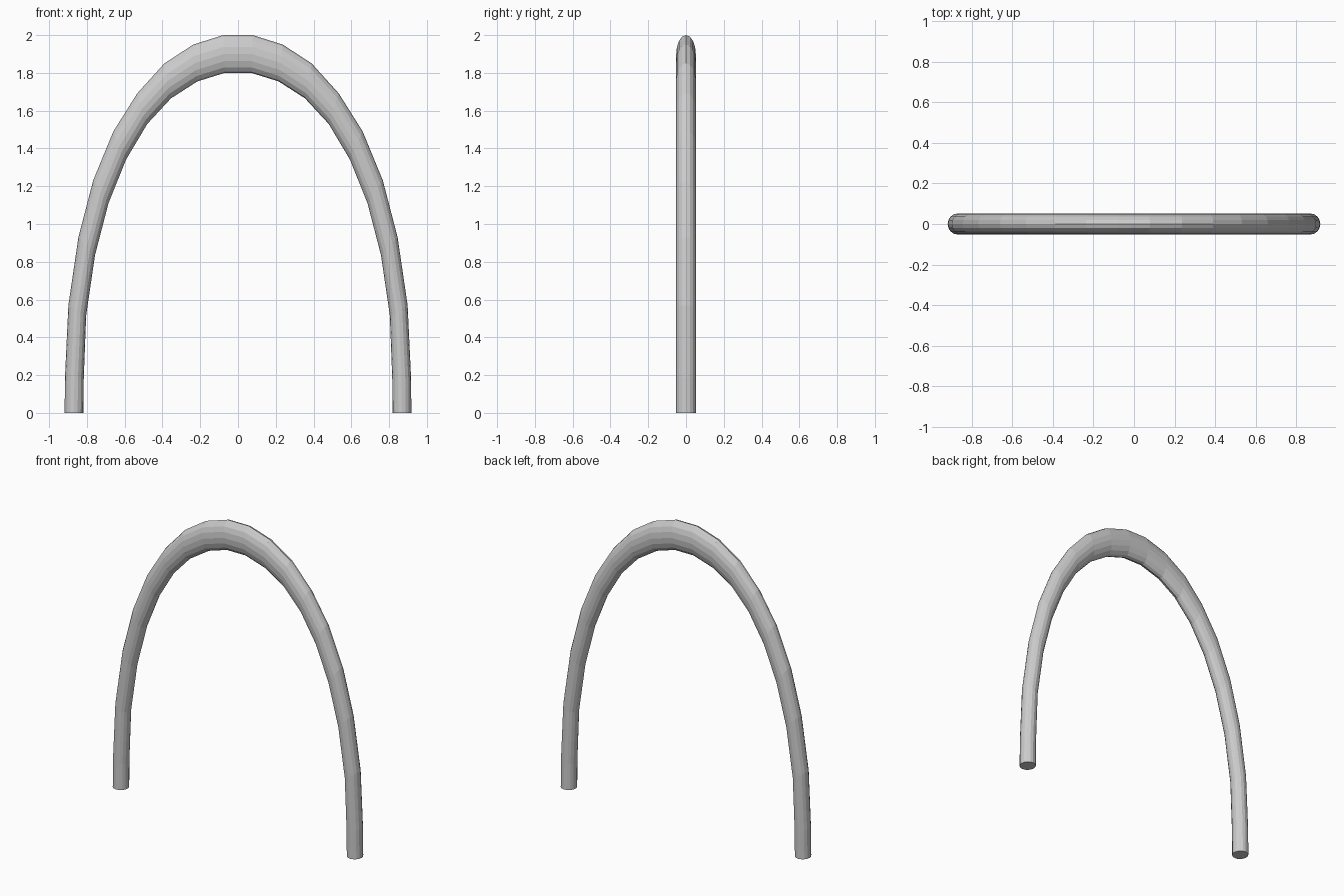
import bpy, bmesh
from math import sin, cos, pi

if "Cube" in bpy.data.objects:
    bpy.data.objects.remove(bpy.data.objects["Cube"])

SIDES = 16
DEPTH = 0.052  # half thickness front to back

# Right half of the arch, crown to foot: outer (x, z) and inner (x, z)
half = [
    ((0.078, 2.00), (0.070, 1.80)),
    ((0.237, 1.95), (0.215, 1.755)),
    ((0.39, 1.85), (0.355, 1.665)),
    ((0.533, 1.692), (0.48, 1.53)),
    ((0.66, 1.49), (0.592, 1.342)),
    ((0.767, 1.23), (0.685, 1.112)),
    ((0.845, 0.93), (0.757, 0.835)),
    ((0.898, 0.57), (0.804, 0.515)),
    ((0.916, 0.19), (0.817, 0.17)),
    ((0.918, 0.0), (0.818, 0.0)),
]
mirrored = [((-o[0], o[1]), (-i[0], i[1])) for o, i in reversed(half)]

# Sweep an elliptical ring along the arch
bm = bmesh.new()
rings = []
for (ox, oz), (ix, iz) in mirrored + half:
    cx, cz, hx, hz = (ox + ix) / 2, (oz + iz) / 2, (ox - ix) / 2, (oz - iz) / 2
    ring = []
    for k in range(SIDES):
        a = 2 * pi * k / SIDES
        ring.append(bm.verts.new((cx + hx * cos(a), DEPTH * sin(a), cz + hz * cos(a))))
    rings.append(ring)
for r, s in zip(rings, rings[1:]):
    for k in range(SIDES):
        n = (k + 1) % SIDES
        bm.faces.new((r[k], r[n], s[n], s[k]))

# Flat feet
bm.faces.new(rings[0])
bm.faces.new(rings[-1])
bmesh.ops.recalc_face_normals(bm, faces=bm.faces[:])

mesh = bpy.data.meshes.new("arch")
bm.to_mesh(mesh)
bm.free()
bpy.context.collection.objects.link(bpy.data.objects.new("arch", mesh))
